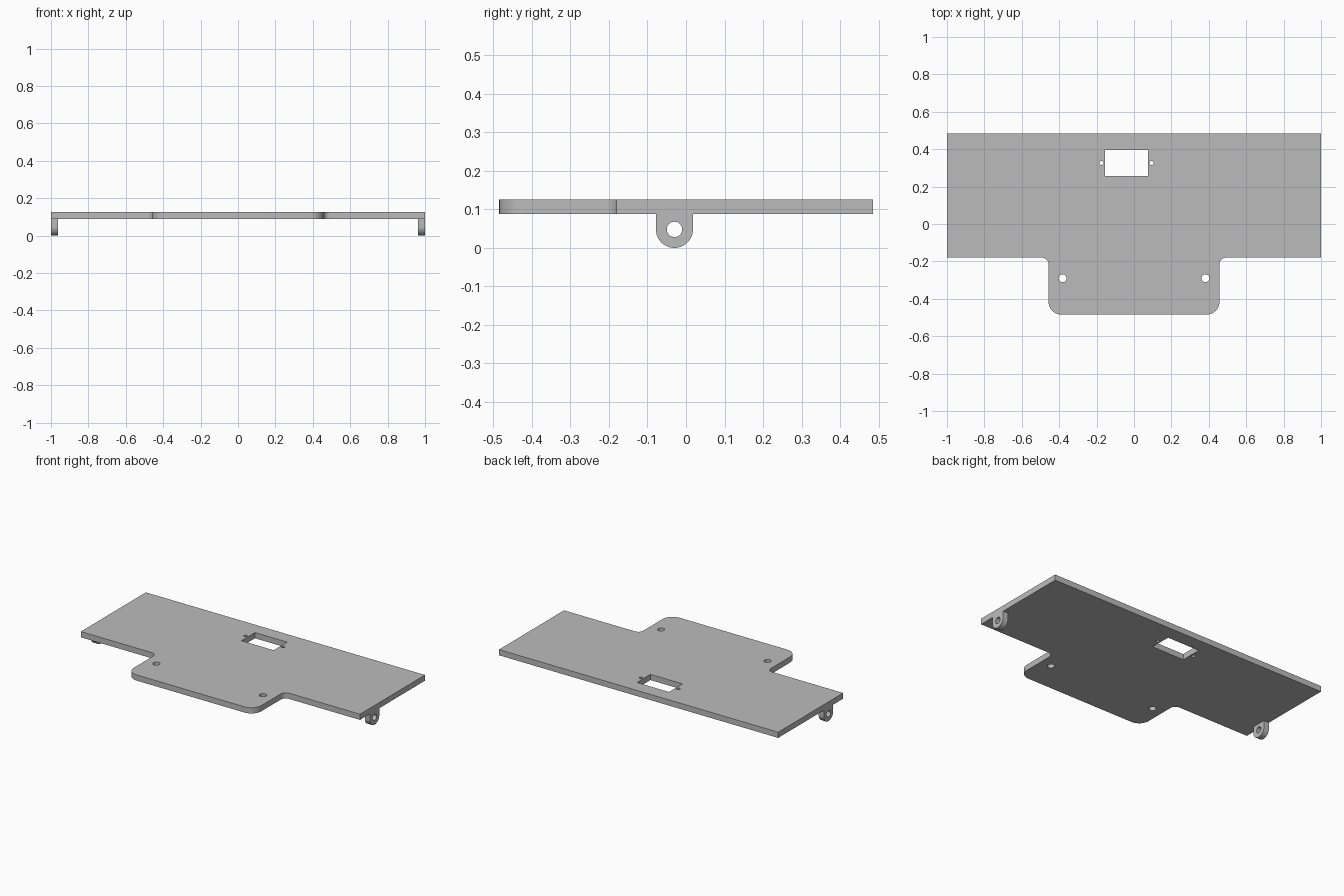
import bpy
import bmesh
from math import cos, sin, pi, radians
from mathutils import Vector, Matrix

cube = bpy.data.objects.get("Cube")
if cube:
    bpy.data.objects.remove(cube, do_unlink=True)

GREY = (0.5, 0.5, 0.5, 1)
grey = bpy.data.materials.new("plain grey")
grey.use_nodes = True
grey.diffuse_color = GREY
grey.node_tree.nodes["Principled BSDF"].inputs["Base Color"].default_value = GREY


def arc(cx, cy, r, start, end, steps=10):
    angles = [radians(start + (end - start) * i / steps) for i in range(steps + 1)]
    return [(cx + r * cos(a), cy + r * sin(a)) for a in angles]


def circle(cx, cy, r, steps=32):
    return arc(cx, cy, r, 0, 360, steps)[:-1]


def prism(name, loops, thickness, matrix):
    """Fill an outline with holes, then extrude it into a solid."""
    bm = bmesh.new()
    for loop in loops:
        verts = [bm.verts.new((x, y, 0)) for x, y in loop]
        for i, v in enumerate(verts):
            bm.edges.new((verts[i - 1], v))
    bmesh.ops.triangle_fill(bm, edges=bm.edges[:], use_beauty=True, normal=(0, 0, 1))
    top = bmesh.ops.extrude_face_region(bm, geom=bm.faces[:], use_keep_orig=True)
    moved = [g for g in top["geom"] if isinstance(g, bmesh.types.BMVert)]
    bmesh.ops.translate(bm, verts=moved, vec=(0, 0, thickness))
    bmesh.ops.transform(bm, matrix=matrix, verts=bm.verts[:])
    bmesh.ops.recalc_face_normals(bm, faces=bm.faces[:])
    mesh = bpy.data.meshes.new(name)
    bm.to_mesh(mesh)
    bm.free()
    mesh.materials.append(grey)
    obj = bpy.data.objects.new(name, mesh)
    bpy.context.collection.objects.link(obj)
    bpy.ops.object.select_all(action='DESELECT')
    obj.select_set(True)
    bpy.context.view_layer.objects.active = obj
    bpy.ops.object.shade_smooth_by_angle(angle=radians(30))
    return obj


# Plate outline: wide rectangle with a rounded front tab
back, step, front = 0.485, -0.18, -0.485
tab, outer, inner = 0.457, 0.07, 0.035
right_half = (arc(tab - outer, front + outer, outer, -90, 0)
              + arc(tab + inner, step - inner, inner, 180, 90)
              + [(1, step), (1, back)])
outline = right_half + [(-x, y) for x, y in reversed(right_half)]

# Rectangular window with a small screw hole at each end, and two tab holes
window = [(-0.155, 0.257), (0.075, 0.257), (0.075, 0.395), (-0.155, 0.395)]
holes = [window, circle(-0.174, 0.326, 0.011), circle(0.094, 0.326, 0.011),
         circle(-0.382, -0.29, 0.021), circle(0.382, -0.29, 0.021)]
bottom = 0.088
prism("plate", [outline] + holes, 0.037, Matrix.Translation((0, 0, bottom)))

# Hinge lugs: rounded ears with a pin hole, hanging under both ends
lug_y, lug_r, lug_width = -0.03, 0.048, 0.037
ear = arc(lug_y, lug_r, lug_r, 180, 360, 32) + [(lug_y + lug_r, bottom), (lug_y - lug_r, bottom)]
upright = Matrix(((0, 0, 1, 0), (1, 0, 0, 0), (0, 1, 0, 0), (0, 0, 0, 1)))
for name, x in (("left_lug", 1 - lug_width), ("right_lug", -1)):
    prism(name, [ear, circle(lug_y, lug_r, 0.02)], lug_width,
          Matrix.Translation((x, 0, 0)) @ upright)
